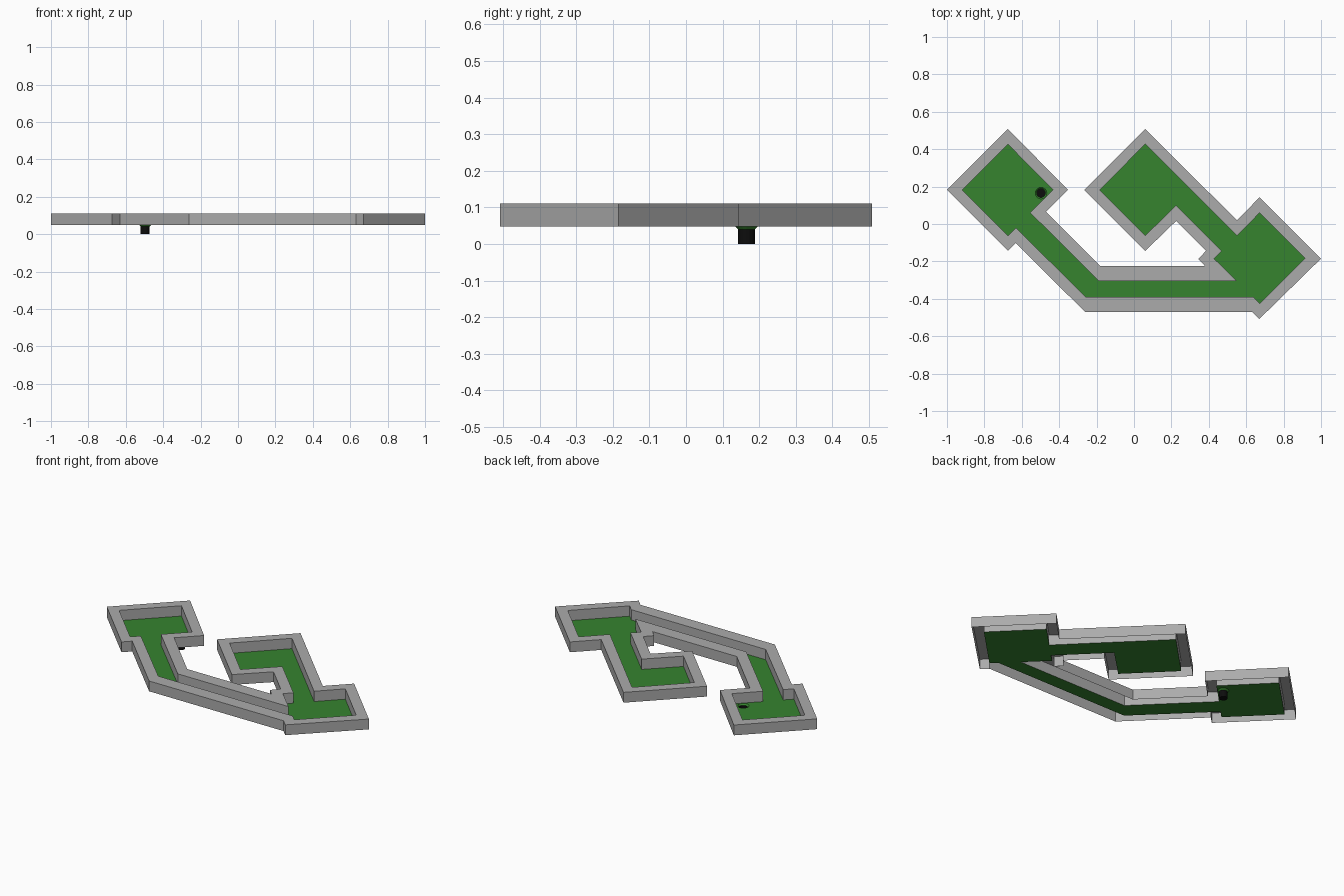
import bpy, bmesh, math

if "Cube" in bpy.data.objects:
    bpy.data.objects.remove(bpy.data.objects["Cube"])

Z_FLOOR, Z_TOP = 0.048, 0.11
HOLE, SIDES = (-0.497, 0.165), 16

# outline of the course, clockwise: outer x, y, inner x, y
OUTLINE = [
    (-1, .182, -.918, .182), (-.674, .508, -.674, .426),
    (-.353, .182, -.433, .182), (-.47, .065, -.555, .06),
    (-.18, -.225, -.187, -.305), (.38, -.225, .55, -.305),
    (.343, -.187, .428, -.185), (.385, -.144, .47, -.144),
    (.225, .016, .225, .1), (.06, -.144, .06, -.062),
    (-.267, .182, -.183, .182), (.06, .508, .06, .427),
    (.55, .02, .55, -.063), (.672, .143, .672, .06),
    (1, -.185, .914, -.183), (.67, -.508, .672, -.425),
    (.632, -.47, .637, -.39), (-.262, -.47, -.257, -.39),
    (-.632, -.102, -.632, -.02), (-.674, -.144, -.674, -.062),
]
OUTLINE.reverse()  # counter-clockwise


def material(name, col):
    m = bpy.data.materials.new(name)
    m.diffuse_color = (*col, 1)
    m.use_nodes = True
    m.node_tree.nodes["Principled BSDF"].inputs["Base Color"].default_value = m.diffuse_color
    return m


def finish(bm, name, mat):
    me = bpy.data.meshes.new(name)
    bm.to_mesh(me)
    bm.free()
    me.materials.append(mat)
    ob = bpy.data.objects.new(name, me)
    bpy.context.collection.objects.link(ob)
    return ob


def ring(bm, pts, z):
    return [bm.verts.new((x, y, z)) for x, y in pts]


def bridge(bm, a, b):
    n = len(a)
    for i in range(n):
        j = (i + 1) % n
        bm.faces.new((a[i], a[j], b[j], b[i]))


def circle(r):
    return [(HOLE[0] + r * math.cos(2 * math.pi * i / SIDES),
             HOLE[1] + r * math.sin(2 * math.pi * i / SIDES)) for i in range(SIDES)]


grey = material("grey kerb", (0.41, 0.41, 0.41))
green = material("green turf", (0.037, 0.23, 0.028))
black = material("black cup", (0.004, 0.004, 0.004))

outer = [(p[0], p[1]) for p in OUTLINE]
inner = [(p[2], p[3]) for p in OUTLINE]

# kerb: outer skin, flat top, inner skin, open underneath
bm = bmesh.new()
loops = [ring(bm, outer, Z_FLOOR), ring(bm, outer, Z_TOP),
         ring(bm, inner, Z_TOP), ring(bm, inner, Z_FLOOR)]
for a, b in zip(loops, loops[1:]):
    bridge(bm, a, b)
finish(bm, "kerb", grey)

# turf with a round hole and a sloped lip
bm = bmesh.new()
edge = ring(bm, inner, Z_FLOOR)
lip = ring(bm, circle(0.031), Z_FLOOR)
edges = [bm.edges.new((l[i], l[(i + 1) % len(l)])) for l in (edge, lip) for i in range(len(l))]
bmesh.ops.triangle_fill(bm, use_beauty=True, edges=edges)
bm.normal_update()
for f in bm.faces:
    if f.normal.z < 0:
        f.normal_flip()
bridge(bm, lip, ring(bm, circle(0.023), 0.04))
for f in bm.faces:
    f.normal_update()
    if f.normal.z < 0:
        f.normal_flip()
finish(bm, "turf", green)

# cup below the hole, open at the top
bm = bmesh.new()
low, high = ring(bm, circle(0.023), 0), ring(bm, circle(0.023), 0.04)
bridge(bm, low, high)
bm.faces.new(low[::-1])
finish(bm, "cup", black)
